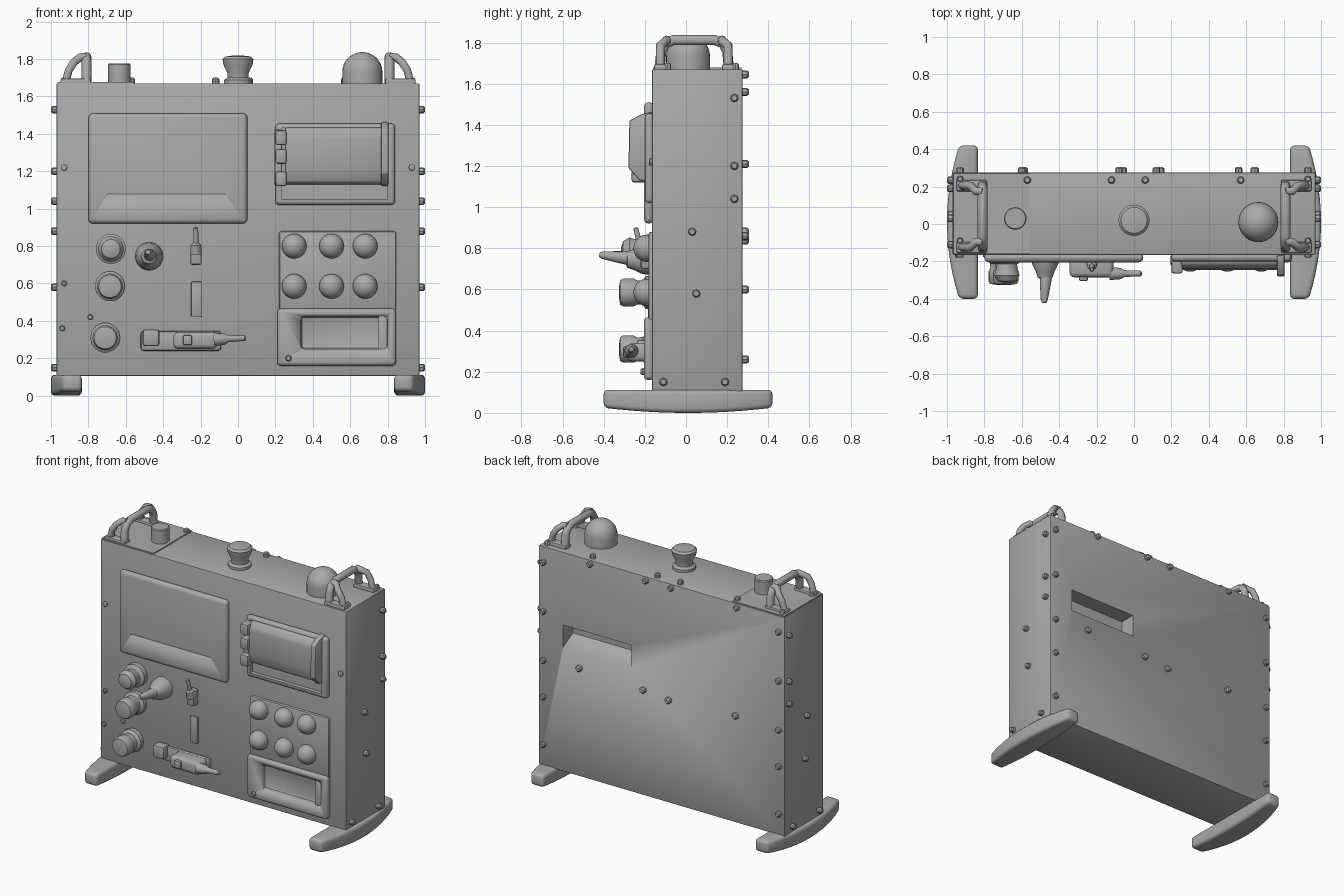
import bpy, bmesh, math
from mathutils import Vector

cube = bpy.data.objects.get("Cube")
if cube:
    bpy.data.objects.remove(cube, do_unlink=True)

grey = bpy.data.materials.new("casing grey")
grey.use_nodes = True
grey.diffuse_color = (0.4, 0.4, 0.4, 1)
grey.node_tree.nodes["Principled BSDF"].inputs["Base Color"].default_value = (0.4, 0.4, 0.4, 1)

FRONT, BACK, UP = Vector((0, -1, 0)), Vector((0, 1, 0)), Vector((0, 0, 1))
FACE = -0.165          # front face of the case
REAR = 0.275           # rear face of the case
TOP = 1.67


def activate(ob):
    bpy.ops.object.select_all(action='DESELECT')
    ob.select_set(True)
    bpy.context.view_layer.objects.active = ob


def loft(name, rings, bevel=0.0, segments=2):
    """Skin matching rings of points and cap both ends."""
    bm = bmesh.new()
    loops = [[bm.verts.new(p) for p in ring] for ring in rings]
    n = len(loops[0])
    for a, b in zip(loops, loops[1:]):
        for i in range(n):
            j = (i + 1) % n
            bm.faces.new((a[i], a[j], b[j], b[i]))
    bm.faces.new(loops[0])
    bm.faces.new(loops[-1])
    bmesh.ops.recalc_face_normals(bm, faces=bm.faces)
    mesh = bpy.data.meshes.new(name)
    bm.to_mesh(mesh)
    bm.free()
    ob = bpy.data.objects.new(name, mesh)
    bpy.context.collection.objects.link(ob)
    mesh.materials.append(grey)
    activate(ob)
    if bevel:
        mod = ob.modifiers.new("soft edges", 'BEVEL')
        mod.width, mod.segments, mod.limit_method = bevel, segments, 'ANGLE'
        bpy.ops.object.modifier_apply(modifier=mod.name)
    bpy.ops.object.shade_smooth_by_angle(angle=math.radians(35))
    return ob


def box(name, x, y, z, bevel=0.0, segments=2):
    return loft(name, [[(a, y[0], z[0]), (a, y[1], z[0]), (a, y[1], z[1]), (a, y[0], z[1])]
                       for a in x], bevel, segments)


def prism(name, x, profile, bevel=0.0):
    return loft(name, [[(a, y, z) for y, z in profile] for a in x], bevel)


def lathe(name, base, axis, profile, sides=28):
    """Spin (radius, height) pairs about an axis leaving the base point."""
    turn, base = UP.rotation_difference(axis), Vector(base)
    rings = []
    for r, h in profile:
        angles = [math.tau * i / sides for i in range(sides)]
        rings.append([base + turn @ Vector((r * math.cos(t), r * math.sin(t), h)) for t in angles])
    return loft(name, rings)


def tube(name, points, radius):
    curve = bpy.data.curves.new(name, 'CURVE')
    curve.dimensions, curve.bevel_depth, curve.bevel_resolution = '3D', radius, 3
    curve.use_fill_caps = True
    line = curve.splines.new('POLY')
    line.points.add(len(points) - 1)
    for p, co in zip(line.points, points):
        p.co = (*co, 1)
    curve.materials.append(grey)
    ob = bpy.data.objects.new(name, curve)
    bpy.context.collection.objects.link(ob)
    activate(ob)
    bpy.ops.object.convert(target='MESH')
    bpy.ops.object.shade_smooth_by_angle(angle=math.radians(50))


def cut(ob, cutter):
    cutter.hide_render = True
    activate(ob)
    mod = ob.modifiers.new("opening", 'BOOLEAN')
    mod.operation, mod.solver, mod.object = 'DIFFERENCE', 'EXACT', cutter
    bpy.ops.object.modifier_apply(modifier=mod.name)
    bpy.data.objects.remove(cutter, do_unlink=True)


def dome(r, height, base=0.0, steps=8):
    arc = [math.pi / 2 * i / steps for i in range(steps)] + [1.54]
    return [(r, 0)] + [(r * math.cos(t), base + height * math.sin(t)) for t in arc]


def bolt(name, base, axis, r=0.02, h=0.03):
    lathe(name, base, axis, [(r, -0.005), (r, h * 0.7), (r * 0.65, h)], 8)


# Case with a sloping slot in the back
case = box("case", (-0.97, 0.97), (FACE, REAR), (0.105, TOP), 0.006)
cut(case, prism("slot_cutter", (0.24, 0.78),
                [(0.4, 0.96), (0.4, 1.15), (0.16, 1.15), (0.16, 1.05), (REAR, 0.99)]))
box("top_cover_plate", (-0.965, -0.555), (FACE + 0.005, REAR - 0.005), (TOP - 0.01, TOP + 0.008))

# Feet, handles and side bolts, mirrored
for s, side in ((1, "left"), (-1, "right")):
    rings = []
    for i in range(13):
        t = i / 6 - 1
        y, outer, low = 0.01 + 0.41 * t, 1 - 0.065 * t * t, 0.025 * t * t
        rings.append([(s * 0.835, y, low), (s * outer, y, low),
                      (s * outer, y, 0.112), (s * 0.835, y, 0.112)])
    loft(side + "_foot", rings, 0.022, 3)

    tube(side + "_handle_grip", [(s * 0.81, y, z) for y, z in (
        (-0.13, 1.66), (-0.12, 1.76), (-0.1, 1.795), (-0.06, 1.812),
        (0.14, 1.812), (0.18, 1.795), (0.2, 1.76), (0.21, 1.66))], 0.026)
    for y, end in ((-0.125, "front"), (0.205, "back")):
        inner = y + (0.03 if y < 0 else -0.03)
        tube(f"{side}_handle_{end}_brace", [
            (s * 0.925, y, 1.66), (s * 0.905, y, 1.74), (s * 0.875, y, 1.785),
            (s * 0.845, inner, 1.808), (s * 0.81, inner, 1.812)], 0.022)
        box(f"{side}_handle_{end}_base", sorted((s * 0.785, s * 0.95)),
            (y - 0.03, y + 0.03), (TOP - 0.01, TOP + 0.025), 0.01)

    for y, z in ((0.235, 1.53), (0.235, 1.2), (0.235, 1.04), (0.03, 0.88),
                 (0.05, 0.58), (0.19, 0.15), (-0.11, 0.15)):
        bolt(side + "_side_bolt", (s * 0.97, y, z), Vector((s, 0, 0)))
    for z in (1.56, 1.21, 0.86, 0.6, 0.26):
        bolt(side + "_back_bolt", (s * 0.93, REAR, z), BACK)
    bolt(side + "_front_bolt", (s * 0.93, FACE, 1.22), FRONT, 0.018, 0.015)
    for y in (-0.09, 0.24):
        bolt(side + "_top_bolt", (s * 0.93, y, TOP), UP, 0.018)

for x, z in ((0.645, 0.88), (0.14, 0.86), (-0.06, 0.84), (-0.59, 0.87)):
    bolt("back_centre_bolt", (x, REAR, z), BACK, 0.022)
for x in (-0.6, -0.08, 0.12, 0.56):
    bolt("back_upper_bolt", (x, REAR, 1.645), BACK)
for x in (-0.57, -0.12, 0.06, 0.57):
    bolt("top_bolt", (x, 0.235, TOP), UP)
for x, z in ((-0.93, 0.6), (-0.94, 0.36), (-0.79, 0.42)):
    bolt("front_bolt", (x, FACE, z), FRONT, 0.016, 0.015)

# Top fittings
lathe("top_post", (-0.635, 0.03, TOP), UP, [(0.06, 0), (0.06, 0.1), (0.055, 0.107)])
lathe("top_knob", (0, 0.02, TOP), UP,
      [(0.075, 0), (0.075, 0.018), (0.057, 0.03), (0.057, 0.055), (0.078, 0.1),
       (0.083, 0.13), (0.07, 0.143), (0.03, 0.148)])
lathe("top_dome", (0.665, 0.01, TOP), UP, dome(0.107, 0.105, 0.062))

# Screen with a faint lower groove
screen = box("screen", (-0.8, 0.05), (-0.205, FACE + 0.01), (0.92, 1.51), 0.025, 3)
cut(screen, box("groove_cutter", (-0.7, -0.07), (-0.3, -0.201), (1.078, 1.084)))

# Roll holder: frame, roll cover, end cap and clips
frame = box("roll_frame", (0.2, 0.84), (-0.2, FACE + 0.01), (1.02, 1.455), 0.02, 3)
cut(frame, box("roll_frame_cutter", (0.235, 0.8), (-0.3, -0.17), (1.05, 1.43)))
prism("roll_cover", (0.25, 0.78), [(FACE, 1.44), (-0.215, 1.43), (-0.24, 1.39),
                                   (-0.245, 1.22), (-0.225, 1.14), (FACE, 1.125)], 0.012)
prism("roll_end_cap", (0.765, 0.805), [(FACE, 1.465), (-0.22, 1.45), (-0.275, 1.42),
                                       (-0.28, 1.19), (-0.225, 1.13), (FACE, 1.12)], 0.008)
prism("roll_clip_spine", (0.195, 0.235), [(FACE, 1.43), (-0.21, 1.42), (-0.225, 1.14), (FACE, 1.12)], 0.01)
for z in (1.38, 1.28, 1.16):
    box("roll_clip", (0.2, 0.26), (-0.265, FACE), (z - 0.04, z + 0.04), 0.012)

# Round button panel
box("button_panel", (0.22, 0.845), (-0.183, FACE + 0.01), (0.45, 0.88), 0.012)
for z in (0.8, 0.585):
    for x in (0.3, 0.5, 0.68):
        lathe("round_button", (x, -0.178, z), FRONT, dome(0.066, 0.062, 0.015))

# Drawer with an inset tray
drawer = box("drawer", (0.21, 0.845), (-0.205, FACE + 0.01), (0.16, 0.465), 0.02, 3)
cut(drawer, box("tray_cutter", (0.335, 0.8), (-0.3, -0.178), (0.25, 0.425), 0.02))
box("tray_end_stop", (0.75, 0.8), (-0.205, -0.17), (0.2, 0.43), 0.008)
bolt("drawer_bolt", (0.27, -0.2, 0.2), FRONT, 0.017, 0.02)

# Dials
dial = [(0.08, 0), (0.08, 0.03), (0.06, 0.045), (0.058, 0.07),
        (0.068, 0.09), (0.068, 0.14), (0.06, 0.155), (0.03, 0.16)]
lathe("upper_dial", (-0.68, FACE, 0.785), FRONT,
      [(0.08, 0), (0.08, 0.035), (0.055, 0.05), (0.06, 0.085), (0.068, 0.11), (0.05, 0.14), (0.02, 0.15)])
lathe("middle_dial", (-0.685, FACE, 0.585), FRONT, dial)
lathe("lower_dial", (-0.71, FACE, 0.31), FRONT, dial, 14)

# Joystick
lathe("joystick_base", (-0.475, FACE, 0.745), FRONT,
      [(0.075, 0), (0.07, 0.05), (0.05, 0.09), (0.04, 0.12), (0.02, 0.13)])
lathe("joystick_stick", (-0.47, FACE - 0.1, 0.75), Vector((-0.07, -1, 0.12)),
      [(0.035, 0), (0.03, 0.05), (0.019, 0.14), (0.012, 0.157)], 16)

# Toggle switch and indicator strip
box("toggle_body", (-0.255, -0.195), (-0.22, FACE), (0.7, 0.81), 0.01)
lathe("toggle_lever", (-0.225, -0.21, 0.76), Vector((0, -0.25, 1)),
      [(0.03, 0), (0.026, 0.05), (0.014, 0.06), (0.012, 0.14), (0.007, 0.145)], 12)
box("indicator_strip", (-0.25, -0.195), (-0.185, FACE), (0.42, 0.61), 0.005)

# Latch with a tapering lever
box("latch_plate", (-0.52, -0.09), (-0.195, FACE), (0.24, 0.345), 0.015)
box("latch_hinge", (-0.51, -0.42), (-0.24, FACE), (0.265, 0.355), 0.015)
box("latch_body", (-0.345, -0.11), (-0.285, FACE), (0.25, 0.34), 0.025, 3)
box("latch_button", (-0.295, -0.245), (-0.305, -0.26), (0.27, 0.325), 0.01)
lathe("latch_lever", (-0.13, -0.265, 0.3), Vector((1, 0, 0.05)),
      [(0.035, 0), (0.03, 0.06), (0.018, 0.08), (0.015, 0.165), (0.009, 0.172)], 16)
